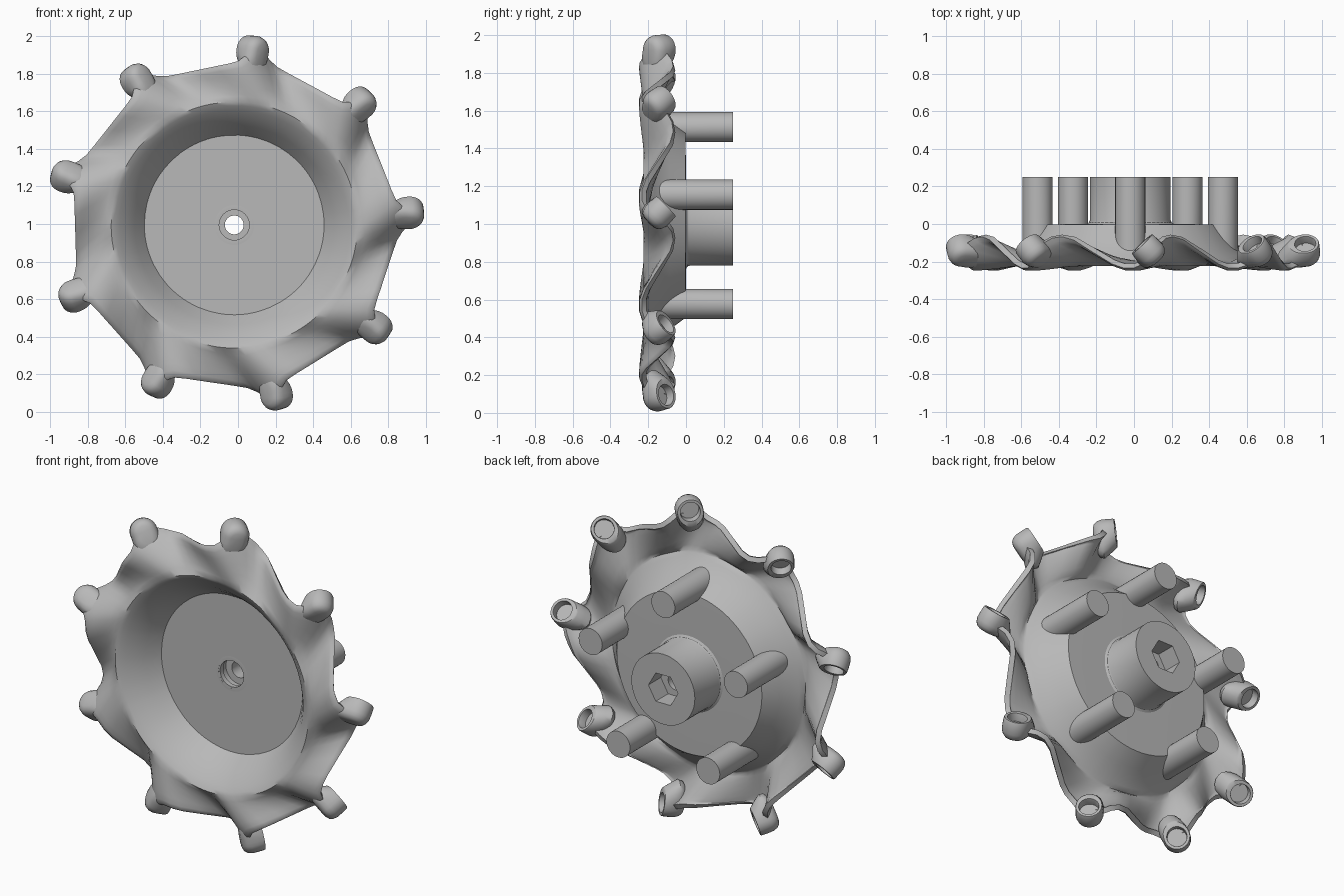
import bpy, bmesh, math
from mathutils import Vector

if "Cube" in bpy.data.objects:
    bpy.data.objects.remove(bpy.data.objects["Cube"], do_unlink=True)

CX, CZ = -0.02, 0.995
LOBES, PHASE = 9, 3.6

grey = bpy.data.materials.new("plain grey")
grey.use_nodes = True
grey.diffuse_color = (0.48, 0.48, 0.48, 1)
grey.node_tree.nodes["Principled BSDF"].inputs["Base Color"].default_value = grey.diffuse_color


def polar(r, deg, y):
    a = math.radians(deg)
    return Vector((CX + r * math.cos(a), y, CZ + r * math.sin(a)))


def finish(bm, name, angle, thickness=0):
    """Make the object, thicken open sheets backwards, then shade it."""
    if not thickness:
        bmesh.ops.recalc_face_normals(bm, faces=bm.faces[:])
    mesh = bpy.data.meshes.new(name)
    bm.to_mesh(mesh)
    bm.free()
    mesh.materials.append(grey)
    ob = bpy.data.objects.new(name, mesh)
    bpy.context.collection.objects.link(ob)
    bpy.ops.object.select_all(action='DESELECT')
    ob.select_set(True)
    bpy.context.view_layer.objects.active = ob
    if thickness:
        shell = ob.modifiers.new("thickness", 'SOLIDIFY')
        shell.thickness = thickness
        shell.offset = -1
        bpy.ops.object.modifier_apply(modifier=shell.name)
    bpy.ops.object.shade_smooth_by_angle(angle=math.radians(angle))


def loft(rings, closed=False):
    """Bridge rings of points into quads."""
    bm = bmesh.new()
    rows = [[bm.verts.new(p) for p in ring] for ring in rings]
    n = len(rows[0])
    pairs = list(zip(rows, rows[1:]))
    if closed:
        pairs.append((rows[-1], rows[0]))
    for a, b in pairs:
        for j in range(n):
            k = (j + 1) % n
            bm.faces.new((a[j], b[j], b[k], a[k]))
    return bm


# Dished wheel with a sawtooth skirt: degrees past the crest, depth, radius
tooth = [(0, -.253, .872), (2.5, -.236, .905), (5, -.19, .94), (8, -.13, .935),
         (11, -.095, .895), (14, -.088, .87), (18, -.105, .857), (25, -.17, .847),
         (32, -.232, .85), (36, -.253, .857)]
columns = [(PHASE + 5 + 40 * k - t, y, r) for k in range(LOBES) for t, y, r in reversed(tooth)]
bowl = [(.08, -.03), (.3, -.03), (.478, -.03), (.53, -.105), (.57, -.155),
        (.61, -.192), (.635, -.213), (.655, -.224)]
SKEW = -10
rings = [[polar(r, a + SKEW, y) for a, _, _ in columns] for r, y in bowl]
# Skirt rows: fraction outwards and how far the edge rolls back
for u, roll in ((.15, 0), (.3, 0), (.5, 0), (.7, 0), (.85, .001), (.94, .006), (1, .02)):
    rings.append([polar(.655 + (ro - .655) * u, a + SKEW * (1 - u),
                        -.224 + (yo + .224) * u ** .85 + roll) for a, yo, ro in columns])
finish(loft(rings), "dished_wheel", 50, thickness=.03)


# Hub with a hexagonal pocket behind and a round counterbore in front
def hexagon(deg):
    return .1 * math.cos(math.radians(30)) / math.cos(math.radians(deg % 60 - 30))


hub_profile = [(.09, -.0305), (.09, .04), (.05, .04), (.05, .13), (None, .13), (None, .25),
               (.215, .25), (.215, .02), (.22, .008), (.232, 0), (.232, -.02), (.1, -.0305)]
finish(loft([[polar(r or hexagon(i * 7.5), i * 7.5, y) for i in range(48)]
             for r, y in hub_profile], closed=True), "hub", 30)

# Five rear posts, with open feet cut to follow the bowl
for i in range(5):
    centre = polar(.518, 90 + 72 * i, 0)
    top, foot = [], []
    for j in range(32):
        a = math.tau * j / 32
        p = centre + Vector((.08 * math.cos(a), 0, .08 * math.sin(a)))
        r = math.hypot(p.x - CX, p.z - CZ)
        top.append(p + Vector((0, .25, 0)))
        foot.append(p + Vector((0, -.012 - max(0, r - .485) * 1.25, 0)))
    bm = loft([foot, top])
    bm.verts.ensure_lookup_table()
    bm.faces.new(bm.verts[32:])
    finish(bm, "rear_post_%d" % (i + 1), 30)

# Hollow rounded lobes, leaning along the rim: radius, height, inward neck
lobe_profile = [(0, -.068, 1), (.035, -.066, 1), (.056, -.058, 1), (.069, -.042, 1),
                (.077, -.018, .9), (.077, .015, .6), (.075, .052, .25), (.072, .058, .2),
                (.057, .058, 0), (.055, .052, 0), (.055, .01, 0), (0, .01, 0)]
for i in range(LOBES):
    deg = PHASE + 40 * i
    a = math.radians(deg)
    radial = Vector((math.cos(a), 0, math.sin(a)))
    around = Vector((-math.sin(a), 0, math.cos(a)))
    axis = (around * .7 + Vector((0, .72, 0))).normalized()
    side = axis.cross(radial)
    centre = polar(.935, deg, -.147)
    rings = []
    for r, h, neck in lobe_profile:
        ring = []
        for j in range(24):
            c, s = math.cos(math.tau * j / 24), math.sin(math.tau * j / 24)
            inward = max(0, -c) * neck
            if s < 0:
                s *= 1 + .55 * inward
            ring.append(centre + axis * h + (radial * (c - inward) + side * s) * r)
        rings.append(ring)
    bm = loft(rings)
    bmesh.ops.remove_doubles(bm, verts=bm.verts[:], dist=.0005)
    finish(bm, "rim_lobe_%d" % (i + 1), 40)
